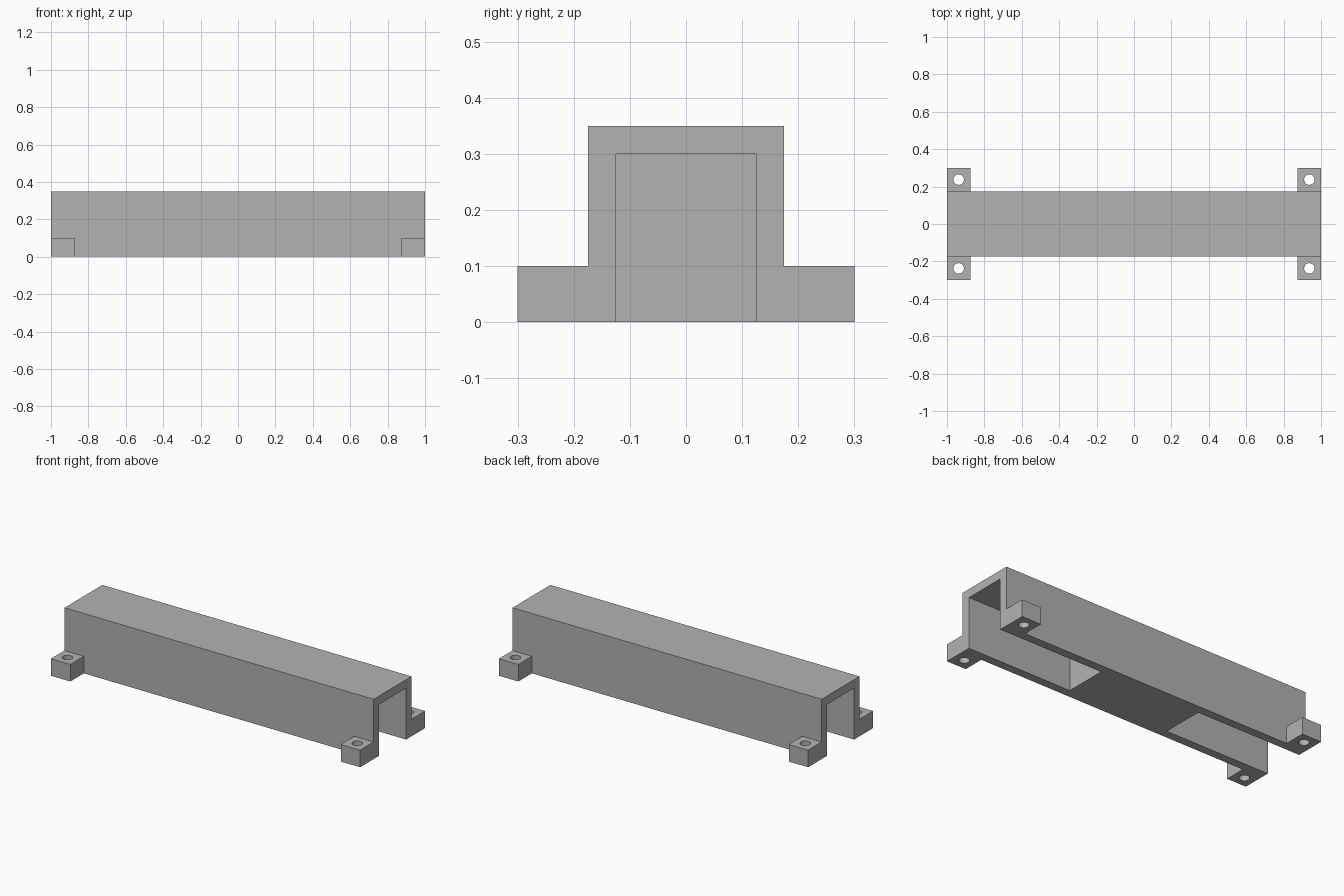
import bpy
import math
from mathutils import Vector

cube = bpy.data.objects.get("Cube")
if cube:
    bpy.data.objects.remove(cube, do_unlink=True)

HALF_LENGTH, HALF_WIDTH, HEIGHT = 1.0, 0.175, 0.35
INNER_HALF, INNER_TOP = 0.125, 0.30
PLUG_HALF = 0.325
LUG, LUG_HEIGHT, HOLE_RADIUS = 0.125, 0.10, 0.028
SIDES = (-1, 1)

grey = bpy.data.materials.new("plain_grey")
grey.use_nodes = True
colour = (0.448, 0.448, 0.448, 1)
grey.diffuse_color = colour
grey.node_tree.nodes["Principled BSDF"].inputs["Base Color"].default_value = colour


def box(name, low, high):
    low, high = Vector(low), Vector(high)
    bpy.ops.mesh.primitive_cube_add(size=1, location=(low + high) / 2)
    obj = bpy.context.object
    obj.name = name
    obj.scale = high - low
    bpy.ops.object.transform_apply(location=True, rotation=False, scale=True)
    obj.data.materials.append(grey)
    return obj


def combine(target, tool, operation):
    mod = target.modifiers.new(operation.lower(), "BOOLEAN")
    mod.operation = operation
    mod.solver = "EXACT"
    mod.object = tool
    bpy.ops.object.select_all(action="DESELECT")
    target.select_set(True)
    bpy.context.view_layer.objects.active = target
    bpy.ops.object.modifier_apply(modifier=mod.name)
    bpy.data.objects.remove(tool, do_unlink=True)


# Main beam
beam = box("channel_beam", (-HALF_LENGTH, -HALF_WIDTH, 0), (HALF_LENGTH, HALF_WIDTH, HEIGHT))

# Open channel at each end, leaving a solid block in the middle
for sx in SIDES:
    xs = sorted((sx * PLUG_HALF, sx * (HALF_LENGTH + 0.1)))
    slot = box("slot_cutter", (xs[0], -INNER_HALF, -0.1), (xs[1], INNER_HALF, INNER_TOP))
    combine(beam, slot, "DIFFERENCE")

# Drilled mounting lugs at the four corners
for sx in SIDES:
    for sy in SIDES:
        xs = sorted((sx * (HALF_LENGTH - LUG), sx * HALF_LENGTH))
        ys = sorted((sy * (HALF_WIDTH - 0.025), sy * (HALF_WIDTH + LUG)))
        lug = box("mounting_lug", (xs[0], ys[0], 0), (xs[1], ys[1], LUG_HEIGHT))
        combine(beam, lug, "UNION")
        bpy.ops.mesh.primitive_cylinder_add(
            vertices=32, radius=HOLE_RADIUS, depth=LUG_HEIGHT * 2,
            location=(sx * (HALF_LENGTH - LUG / 2), sy * (HALF_WIDTH + LUG / 2), LUG_HEIGHT / 2))
        drill = bpy.context.object
        drill.data.materials.append(grey)
        combine(beam, drill, "DIFFERENCE")

# Round holes smooth, all other edges crisp
bpy.ops.object.select_all(action="DESELECT")
beam.select_set(True)
bpy.context.view_layer.objects.active = beam
bpy.ops.object.shade_smooth_by_angle(angle=math.radians(30))
